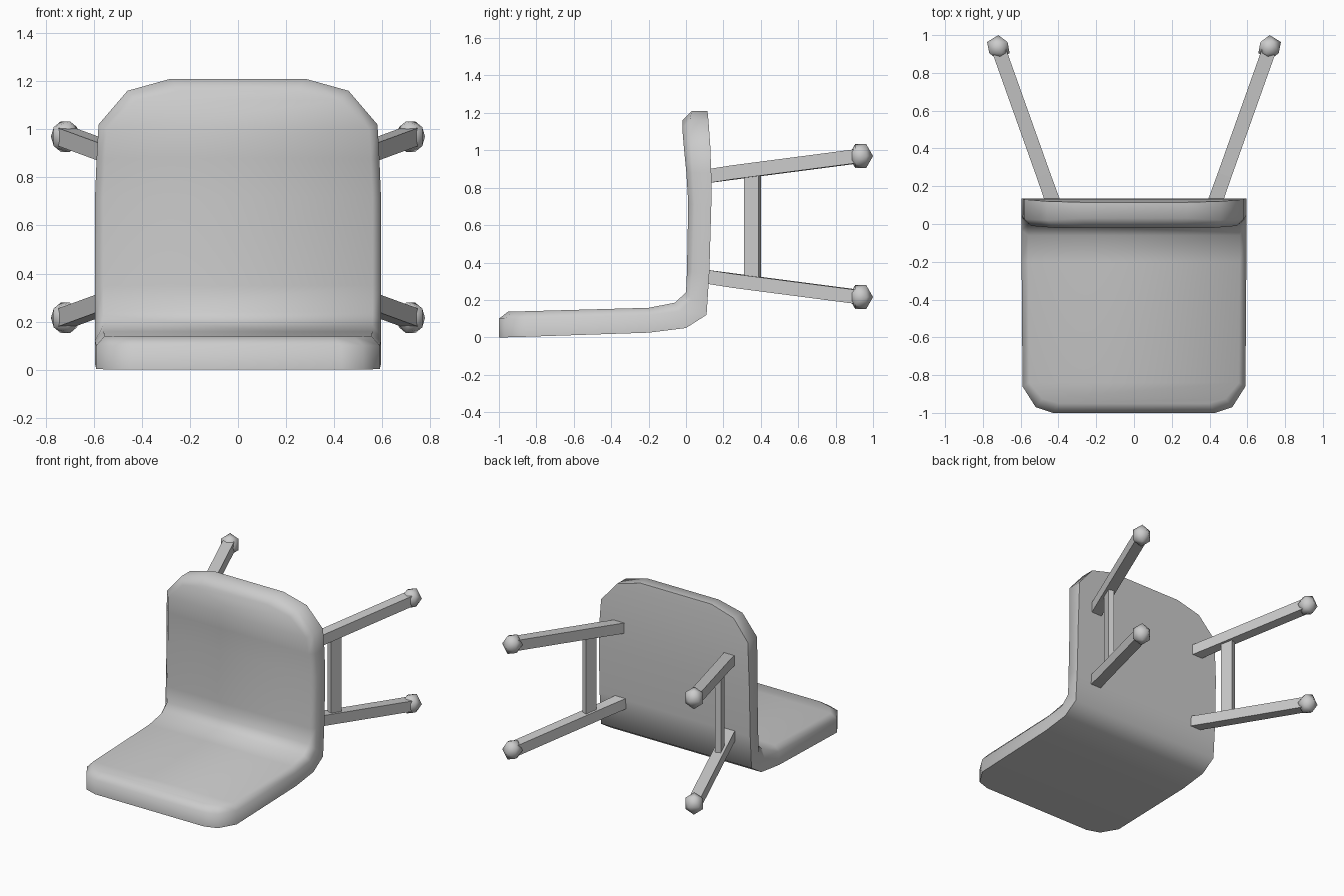
import bpy, bmesh, math
from mathutils import Vector

if "Cube" in bpy.data.objects:
    bpy.data.objects.remove(bpy.data.objects["Cube"])


def make_object(name, bm, angle=None):
    bmesh.ops.recalc_face_normals(bm, faces=bm.faces[:])
    mesh = bpy.data.meshes.new(name)
    bm.to_mesh(mesh)
    bm.free()
    obj = bpy.data.objects.new(name, mesh)
    bpy.context.collection.objects.link(obj)
    if angle:
        bpy.ops.object.select_all(action='DESELECT')
        obj.select_set(True)
        bpy.context.view_layer.objects.active = obj
        bpy.ops.object.shade_smooth_by_angle(angle=math.radians(angle))
    return obj


def loft(bm, rings):
    """Skin a list of equal-length point rings; returns the vertex rings."""
    vs = [[bm.verts.new(p) for p in ring] for ring in rings]
    n = len(vs[0])
    for a, b in zip(vs, vs[1:]):
        for i in range(n):
            j = (i + 1) % n
            bm.faces.new((a[i], a[j], b[j], b[i]))
    return vs


# Shell: stations from seat front to back top
# (underside y,z), (side edge y,z), (sitting face y,z), half width
stations = [
    ((-1.00, .000), (-1.00, .10), (-.95, .138), .43),
    ((-.97, .000), (-.97, .10), (-.925, .138), .52),
    ((-.86, .003), (-.86, .10), (-.84, .140), .59),
    ((-.20, .025), (-.20, .12), (-.20, .158), .595),
    ((.00, .050), (-.035, .14), (-.06, .185), .595),
    ((.11, .120), (.03, .20), (.00, .240), .595),
    ((.125, .35), (.035, .35), (.005, .35), .595),
    ((.135, .70), (.045, .71), (.012, .72), .595),
    ((.135, .88), (.035, .88), (.002, .88), .588),
    ((.13, 1.02), (.025, 1.02), (-.01, 1.00), .58),
    ((.12, 1.16), (.02, 1.16), (-.02, 1.12), .46),
    ((.115, 1.21), (.03, 1.21), (-.02, 1.16), .28),
]
rings = []
for b, s, f, w in stations:
    wi = w - .035
    rings.append([(-w, *b), (-w, *s), (-wi, *f), (wi, *f), (w, *s), (w, *b)])
bm = bmesh.new()
vs = loft(bm, rings)
for r in (vs[0], vs[-1]):
    bm.faces.new((r[0], r[1], r[4], r[5]))
    bm.faces.new((r[1], r[2], r[3], r[4]))
make_object("seat_shell", bm, 62)

# Legs, feet and braces, mirrored left/right and about the middle height
MID = .5925
HALF = .0375
DIRECTION = Vector((.24, .67, 0)).normalized()
ACROSS = Vector((DIRECTION.y, -DIRECTION.x, 0))

for sx, side in ((1, "right"), (-1, "left")):
    for sz, level in ((1, "upper"), (-1, "lower")):
        def place(p):
            return Vector((sx * p[0], p[1], MID + sz * p[2]))

        # Square leg with a slight bend close to the shell
        path = [(Vector((.43, .12, .270)), Vector((1.1, 0, 0))),
                (Vector((.48, .26, .290)), ACROSS),
                (Vector((.715, .92, .376)), ACROSS)]
        up = Vector((0, 0, HALF))
        leg_rings = []
        for c, a in path:
            a = a * HALF
            leg_rings.append([place(p) for p in
                              (c - a - up, c + a - up, c + a + up, c - a + up)])
        bm = bmesh.new()
        vs = loft(bm, leg_rings)
        bm.faces.new(vs[0])
        bm.faces.new(vs[-1])
        make_object(f"{level}_{side}_leg", bm)

        # Faceted ball foot
        bm = bmesh.new()
        bmesh.ops.create_icosphere(bm, subdivisions=1, radius=1)
        for v in bm.verts:
            x, y, z = v.co
            v.co = place((.718 + .067 * x, .934 + .066 * z, .377 + .075 * y))
        make_object(f"{level}_{side}_foot", bm, 60)

    # Upright brace between the two legs
    centre = Vector((.514, .355, 0))
    u, t = DIRECTION * .0415, ACROSS * .02
    brace_rings = []
    for h in (-.29, .29):
        pts = (centre - u - t, centre + u - t, centre + u + t, centre - u + t)
        brace_rings.append([(sx * p.x, p.y, MID + h) for p in pts])
    bm = bmesh.new()
    vs = loft(bm, brace_rings)
    bm.faces.new(vs[0])
    bm.faces.new(vs[-1])
    make_object(f"{side}_brace", bm)
